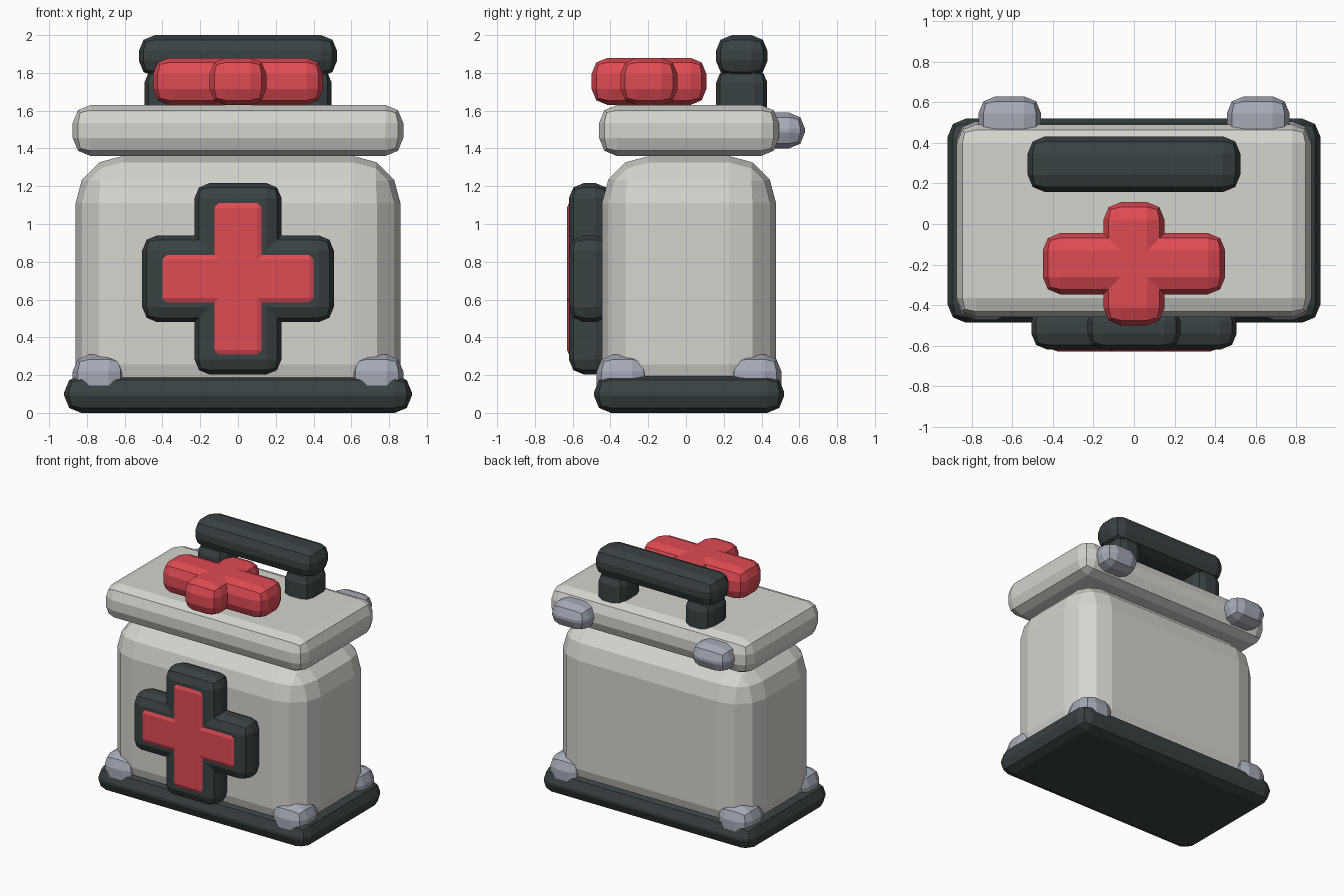
import bpy, bmesh
from mathutils import Vector

if "Cube" in bpy.data.objects:
    bpy.data.objects.remove(bpy.data.objects["Cube"])


def material(name, rgb):
    m = bpy.data.materials.new(name)
    m.diffuse_color = (*rgb, 1)
    m.use_nodes = True
    m.node_tree.nodes["Principled BSDF"].inputs["Base Color"].default_value = m.diffuse_color
    return m


WHITE = material("off_white", (0.66, 0.66, 0.62))
DARK = material("charcoal", (0.042, 0.054, 0.056))
RED = material("red", (0.74, 0.07, 0.088))
GREY = material("steel_grey", (0.38, 0.405, 0.47))


def block(name, mat, lo, hi, bevel, segments=2):
    """Flat-shaded box from corner lo to corner hi with rounded edges."""
    lo, hi = Vector(lo), Vector(hi)
    size, centre = hi - lo, (lo + hi) / 2
    bm = bmesh.new()
    bmesh.ops.create_cube(bm, size=1)
    bmesh.ops.scale(bm, vec=size, verts=bm.verts)
    bmesh.ops.bevel(bm, geom=bm.edges[:], offset=bevel, segments=segments,
                    profile=0.5, affect='EDGES', clamp_overlap=True)
    bmesh.ops.recalc_face_normals(bm, faces=bm.faces)
    mesh = bpy.data.meshes.new(name)
    bm.to_mesh(mesh)
    bm.free()
    mesh.materials.append(mat)
    ob = bpy.data.objects.new(name, mesh)
    ob.location = centre
    bpy.context.collection.objects.link(ob)
    return ob


def cross(name, mat, bar_a, bar_b, bevel):
    """Union of two crossing rounded bars."""
    ob = block(name, mat, *bar_a, bevel)
    other = block(name + "_cutter", mat, *bar_b, bevel)
    mod = ob.modifiers.new("union", 'BOOLEAN')
    mod.operation, mod.solver, mod.object = 'UNION', 'EXACT', other
    bpy.context.view_layer.update()
    ob.data = bpy.data.meshes.new_from_object(
        ob.evaluated_get(bpy.context.evaluated_depsgraph_get()))
    ob.modifiers.clear()
    bpy.data.objects.remove(other)


def front_cross(name, mat, length, half, y0, y1, bevel, z=0.71):
    """Upright cross on the front of the box."""
    cross(name, mat,
          ((-length, y0, z - half), (length, y1, z + half)),
          ((-half, y0, z - length), (half, y1, z + length)), bevel)


# Main case, base tray and lid
block("body", WHITE, (-0.86, -0.445, 0.005), (0.86, 0.477, 1.36), 0.25, 3)
block("base", DARK, (-0.92, -0.487, 0), (0.92, 0.52, 0.20), 0.09)
block("lid", WHITE, (-0.875, -0.46, 1.36), (0.875, 0.492, 1.63), 0.095)

# Front emblem: dark backing with red face
front_cross("front_cross_backing", DARK, 0.507, 0.23, -0.62, -0.40, 0.08)
front_cross("front_cross", RED, 0.426, 0.151, -0.63, -0.50, 0.05)

# Raised cross lying on the lid
cross("lid_cross", RED,
      ((-0.45, -0.347, 1.63), (0.45, -0.045, 1.88)),
      ((-0.15, -0.50, 1.63), (0.15, 0.108, 1.88)), 0.085)

# Carry handle
block("handle_bar", DARK, (-0.525, 0.158, 1.78), (0.525, 0.432, 2.0), 0.085)
for side, sx in (("left", -1), ("right", 1)):
    x = 0.38 * sx
    block(f"handle_post_{side}", DARK, (x - 0.115, 0.16, 1.50),
          (x + 0.115, 0.43, 1.82), 0.07)

    # Hinges on the back of the lid
    x = 0.613 * sx
    block(f"hinge_{side}", GREY, (x - 0.155, 0.36, 1.40),
          (x + 0.155, 0.63, 1.59), 0.085)

    # Corner guards around the base
    for end, y in (("front", -0.335), ("back", 0.367)):
        x = 0.735 * sx
        block(f"corner_guard_{end}_{side}", GREY, (x - 0.14, y - 0.138, 0.005),
              (x + 0.14, y + 0.138, 0.31), 0.09)
